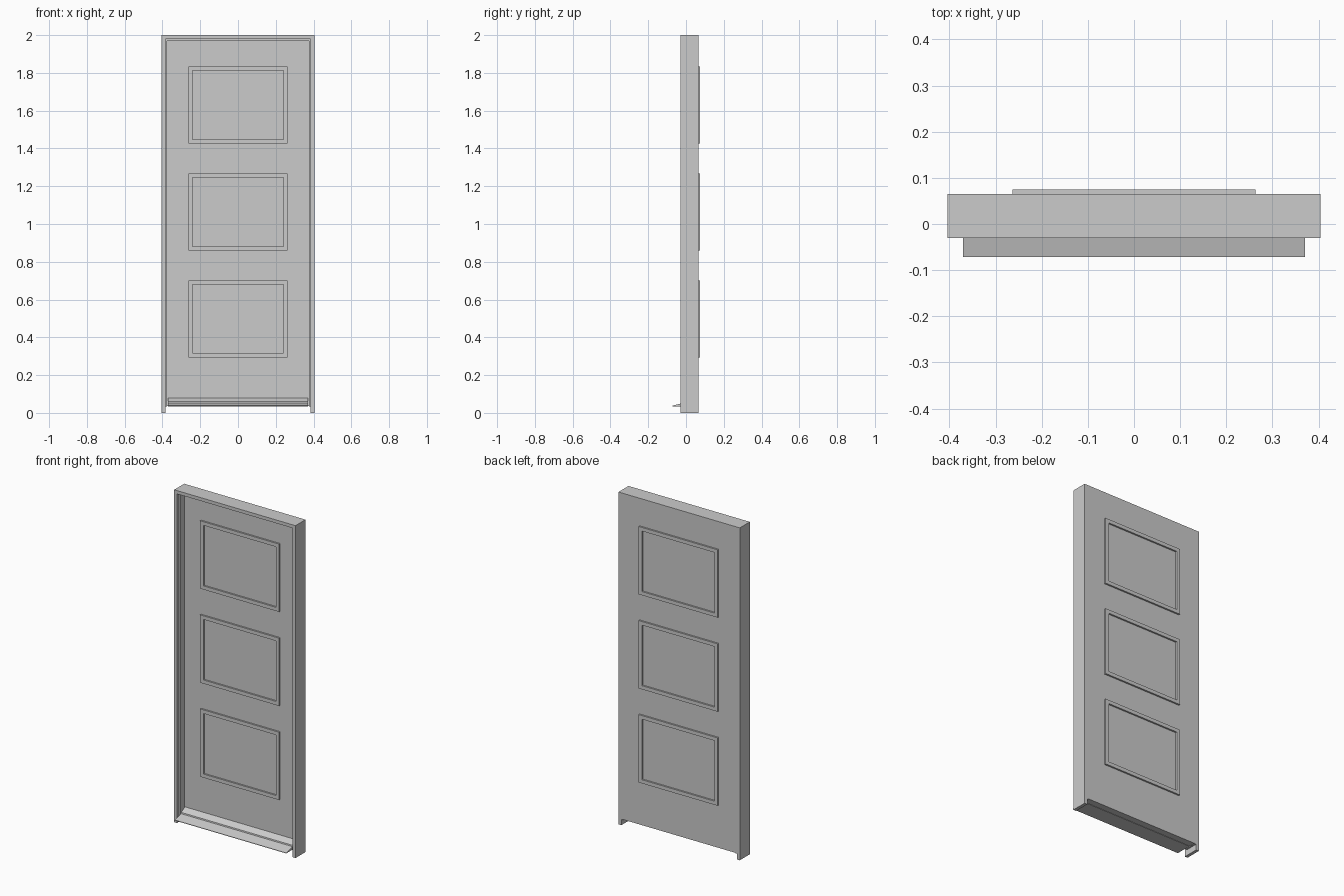
import bpy

if "Cube" in bpy.data.objects:
    bpy.data.objects.remove(bpy.data.objects["Cube"])


def prism(name, profile, place):
    """Closed solid from a 2D profile; place(a, b, end) gives its 3D points."""
    n = len(profile)
    verts = [place(a, b, e) for e in (0, 1) for a, b in profile]
    faces = [tuple(range(n))[::-1], tuple(range(n, 2 * n))]
    faces += [(i, (i + 1) % n, n + (i + 1) % n, n + i) for i in range(n)]
    return finish(name, verts, faces)


def finish(name, verts, faces):
    me = bpy.data.meshes.new(name)
    me.from_pydata(verts, [], faces)
    import bmesh
    bm = bmesh.new()
    bm.from_mesh(me)
    bmesh.ops.recalc_face_normals(bm, faces=bm.faces)
    bm.to_mesh(me)
    bm.free()
    ob = bpy.data.objects.new(name, me)
    bpy.context.collection.objects.link(ob)
    return ob


def box(name, x, y, z):
    rect = [(x[0], z[0]), (x[1], z[0]), (x[1], z[1]), (x[0], z[1])]
    return prism(name, rect, lambda a, b, e: (a, y[e], b))


def arch(name, outer, inner, top_out, top_in, y, z0):
    """Upside-down U lining: two uprights joined by a head."""
    pts = [(-outer, z0), (-outer, top_out), (outer, top_out), (outer, z0),
           (inner, z0), (inner, top_in), (-inner, top_in), (-inner, z0)]
    return prism(name, pts, lambda a, b, e: (a, y[e], b))


def ring(name, hw, hh, w, y, zc):
    """Rectangular moulding with a square section."""
    corners = [(-1, -1), (1, -1), (1, 1), (-1, 1)]
    section = [(0, y[0]), (0, y[1]), (w, y[1]), (w, y[0])]
    verts = [(sx * (hw - d), yy, zc + sz * (hh - d))
             for sx, sz in corners for d, yy in section]
    faces = [(4 * i + j, 4 * i + (j + 1) % 4,
              4 * ((i + 1) % 4) + (j + 1) % 4, 4 * ((i + 1) % 4) + j)
             for i in range(4) for j in range(4)]
    return finish(name, verts, faces)


# Outer door frame and the stepped stop inside it
arch("door_frame", 0.404, 0.385, 2.0, 1.98, (-0.03, 0.065), 0.0)
arch("door_stop", 0.385, 0.375, 1.98, 1.97, (-0.012, 0.065), 0.035)

# Door leaf, flush with the back of the frame
box("door_leaf", (-0.375, 0.375), (0.025, 0.065), (0.037, 1.97))

# Three panel mouldings on each side of the leaf
for zc in (0.498, 1.064, 1.630):
    ring("back_moulding", 0.263, 0.204, 0.022, (0.065, 0.075), zc)
    ring("front_moulding", 0.263, 0.204, 0.022, (0.015, 0.025), zc)

# Sloping weather bar along the bottom of the front
bar = [(0.025, 0.035), (0.025, 0.08), (-0.01, 0.06), (-0.012, 0.053),
       (-0.072, 0.038), (-0.072, 0.035)]
prism("weather_bar", bar, lambda a, b, e: ((-0.371, 0.371)[e], a, b))
